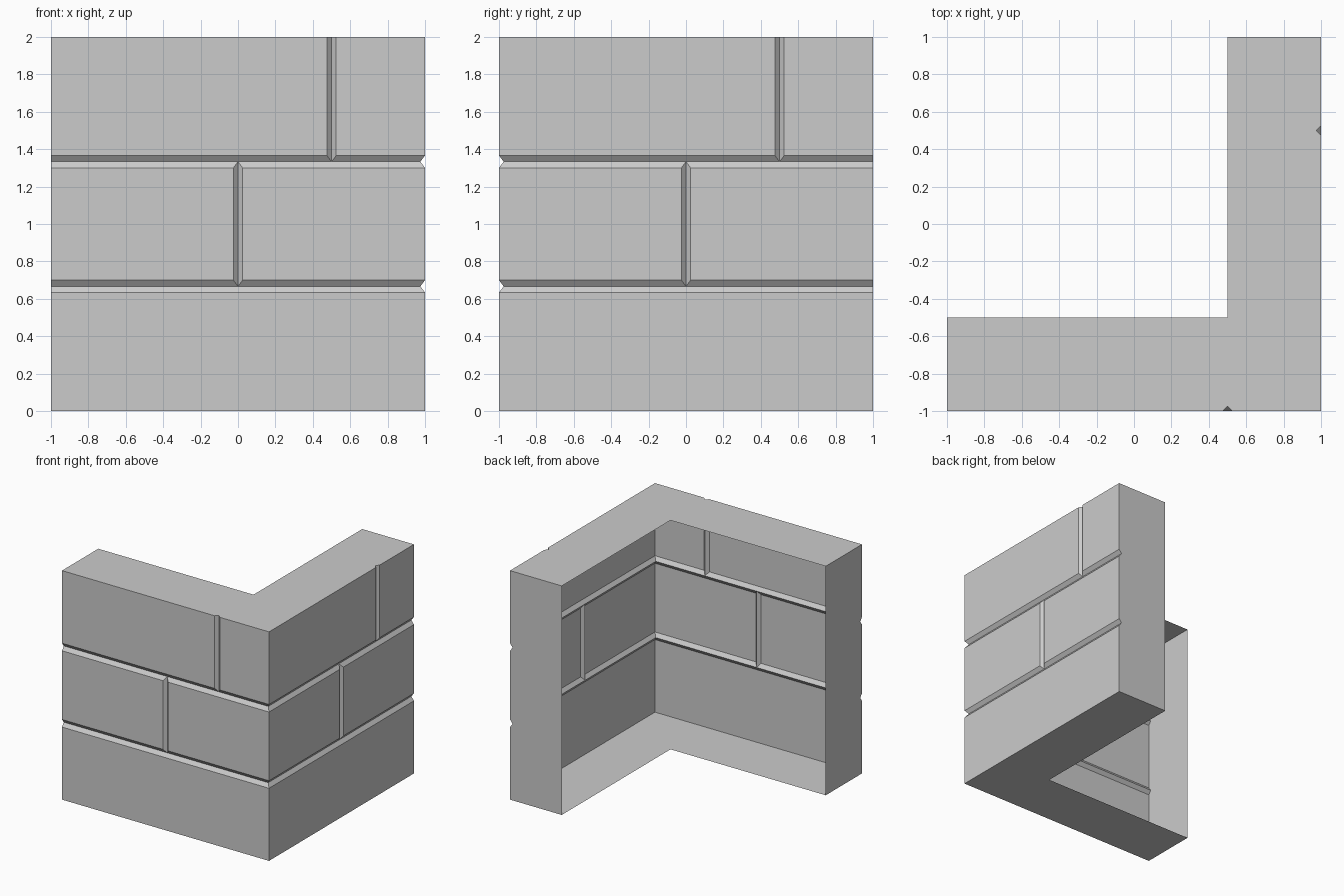
import bpy

if "Cube" in bpy.data.objects:
    bpy.data.objects.remove(bpy.data.objects["Cube"])

D = 0.025                      # groove depth
WZ, WU = 0.033, 0.025          # half widths of bed joints and upright joints
Z = [0, 0.667, 1.333, 2]       # course heights
JOINTS = [None, 0.0, 0.5]      # upright joint position in each course


def make(name, faces):
    verts, index = [], []
    for f in faces:
        index.append(list(range(len(verts), len(verts) + len(f))))
        verts += f
    me = bpy.data.meshes.new(name)
    me.from_pydata(verts, [], index)
    ob = bpy.data.objects.new(name, me)
    bpy.context.collection.objects.link(ob)


def front(u, d, z):
    return (u, -1 + d, z)


def right(u, d, z):
    return (1 - d, u, z)


def brick(place, corner, u0, u1, row):
    """Brick face with chamfers only along its joints, mitred at the wall corner."""
    z0, z1 = Z[row], Z[row + 1]
    joint = [row > 0, abs(u1) < 1, row < 2, abs(u0) < 1]   # bottom, right, top, left
    iu0, iu1 = u0 + WU * joint[3], u1 - WU * joint[1]
    iz0, iz1 = z0 + WZ * joint[0], z1 - WZ * joint[2]
    ou0 = u0 + D if u0 == corner else u0
    ou1 = u1 - D if u1 == corner else u1
    inner = [place(u, 0, z) for u, z in ((iu0, iz0), (iu1, iz0), (iu1, iz1), (iu0, iz1))]

    # an unjointed top or bottom edge stays on the wall face
    def outer_pt(u, iu, ou, z, jz, ju):
        return place(ou, D, z) if (jz or ju) else place(iu, 0, z)
    outer = [outer_pt(u0, iu0, ou0, z0, joint[0], joint[3]),
             outer_pt(u1, iu1, ou1, z0, joint[0], joint[1]),
             outer_pt(u1, iu1, ou1, z1, joint[2], joint[1]),
             outer_pt(u0, iu0, ou0, z1, joint[2], joint[3])]
    faces = [inner]
    for k in range(4):
        if joint[k]:
            n = (k + 1) % 4
            faces.append([outer[k], outer[n], inner[n], inner[k]])
    return faces


# Brick courses on the two outer walls
for wall, place, corner in (("front", front, 1), ("right", right, -1)):
    for row, j in enumerate(JOINTS):
        spans = [(-1, 1)] if j is None else [(-1, j), (j, 1)]
        for n, (a, b) in enumerate(spans):
            make(f"{wall}_brick_{row}_{n}", brick(place, corner, a, b, row))

# Top cap with the notches of the top upright joints, and plain bottom cap
j = JOINTS[2]
notch = [(j - WU, 0), (j, D), (j + WU, 0)]
inside = [(1, 1), (0.5, 1), (0.5, -0.5), (-1, -0.5)]
top = ([(-1, -1)] + [front(u, d, 0)[:2] for u, d in notch] + [(1, -1)]
       + [right(u, d, 0)[:2] for u, d in notch] + inside)
make("top_cap", [[(x, y, 2) for x, y in top]])
make("bottom_cap", [[(x, y, 0) for x, y in reversed([(-1, -1), (1, -1)] + inside)]])

# End caps with bed joint notches on the outer edge (the inner side is open)
end = [(0, 0)]
for z in Z[1:3]:
    end += [(0, z - WZ), (D, z), (0, z + WZ)]
end += [(0, 2), (0.5, 2), (0.5, 0)]
make("left_end", [[front(-1, d, z) for d, z in end]])
make("back_end", [[right(1, d, z) for d, z in end]])
